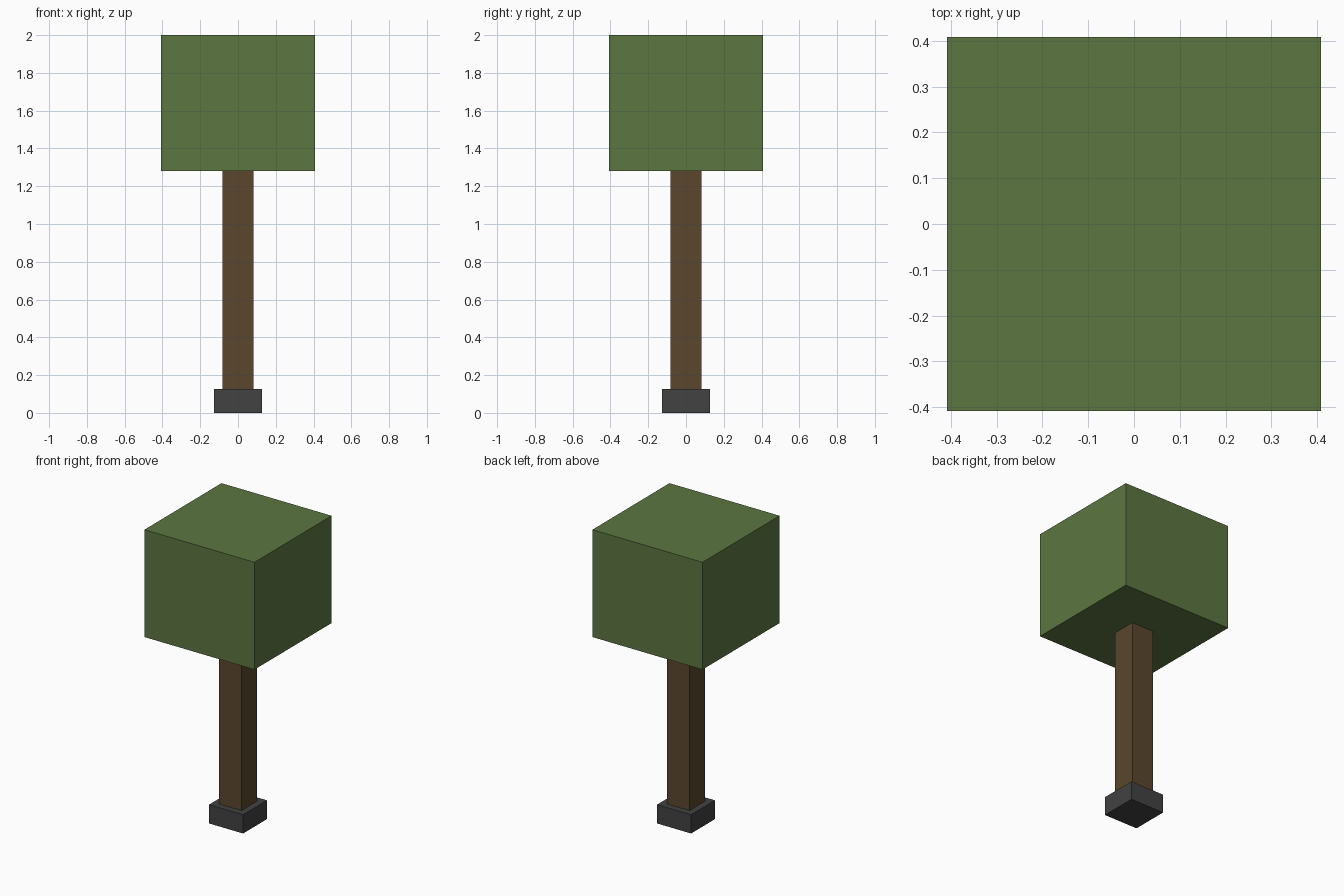
import bpy

if "Cube" in bpy.data.objects:
    bpy.data.objects.remove(bpy.data.objects["Cube"])


def material(name, rgb):
    mat = bpy.data.materials.new(name)
    mat.diffuse_color = (*rgb, 1.0)
    mat.use_nodes = True
    mat.node_tree.nodes["Principled BSDF"].inputs["Base Color"].default_value = mat.diffuse_color
    return mat


def box(name, half_width, z0, z1, mat):
    """Square box centred on the z axis between two heights."""
    bpy.ops.mesh.primitive_cube_add(size=1, location=(0, 0, (z0 + z1) / 2))
    obj = bpy.context.object
    obj.name = name
    obj.scale = (2 * half_width, 2 * half_width, z1 - z0)
    bpy.ops.object.transform_apply(location=False, rotation=False, scale=True)
    obj.data.materials.append(mat)
    return obj


# Stone foot, wooden trunk and leafy crown, stacked face to face
box("base", 0.126, 0.0, 0.126, material("dark grey", (0.054, 0.054, 0.054)))
box("trunk", 0.083, 0.126, 1.281, material("bark brown", (0.104, 0.063, 0.026)))
box("foliage", 0.408, 1.281, 2.0, material("leaf green", (0.109, 0.181, 0.053)))
